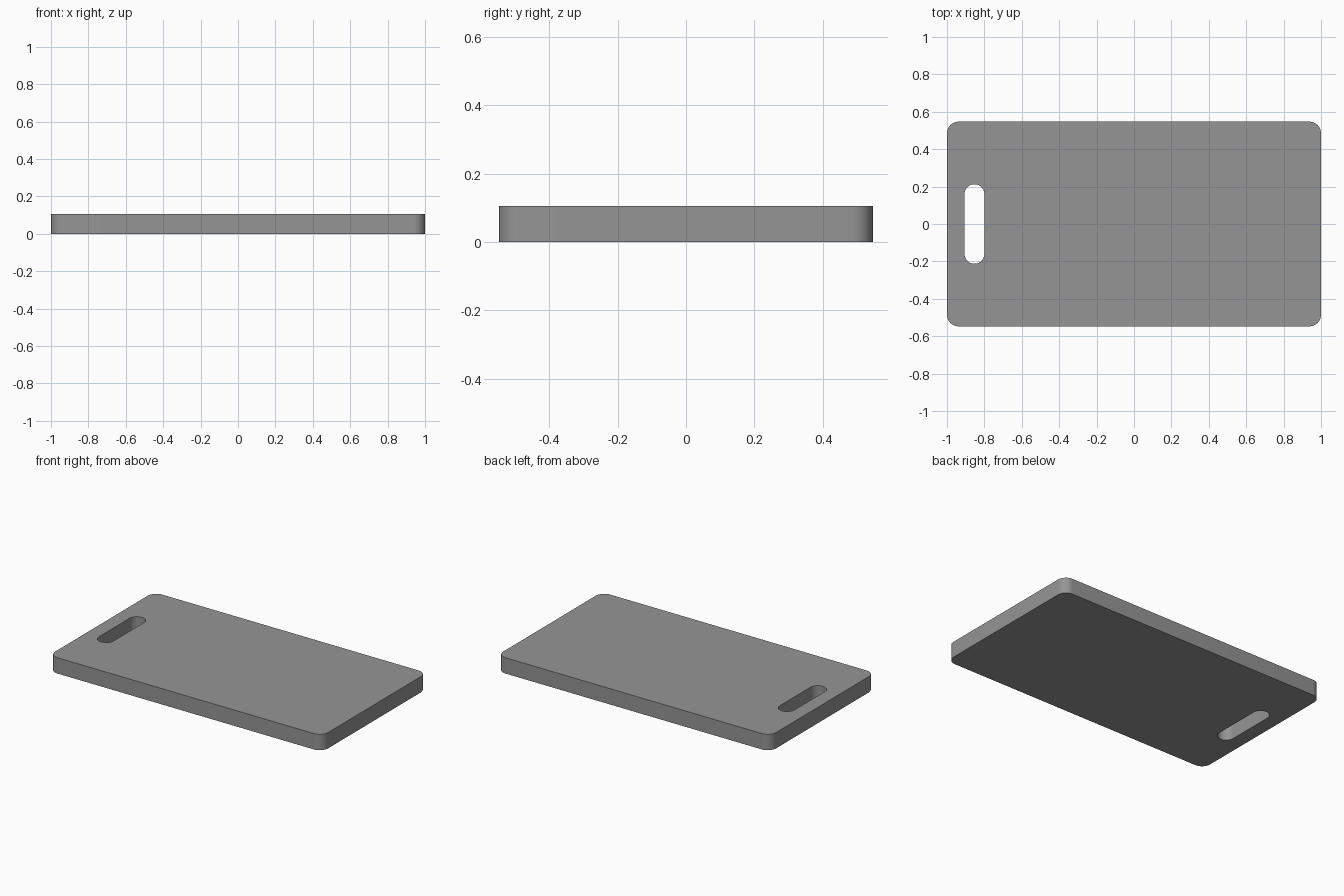
import bpy, bmesh
from math import sin, cos, pi, radians

if "Cube" in bpy.data.objects:
    bpy.data.objects.remove(bpy.data.objects["Cube"])

LENGTH, WIDTH, THICK = 2.0, 1.094, 0.105


def rounded_rect(bm, cx, cy, hx, hy, r, seg=12):
    """Closed edge loop of a rectangle with rounded corners, at z = 0."""
    pts = []
    for k, (sx, sy) in enumerate([(1, 1), (-1, 1), (-1, -1), (1, -1)]):
        for i in range(seg + 1):
            a = (k + i / seg) * pi / 2
            pts.append((cx + sx * (hx - r) + r * cos(a),
                        cy + sy * (hy - r) + r * sin(a), 0))
    verts = [bm.verts.new(p) for p in pts]
    return [bm.edges.new((v, verts[(i + 1) % len(verts)])) for i, v in enumerate(verts)]


bm = bmesh.new()
# board outline and handle slot
edges = rounded_rect(bm, 0, 0, LENGTH / 2, WIDTH / 2, 0.062)
edges += rounded_rect(bm, -0.853, 0, 0.053, 0.2125, 0.0529)
bmesh.ops.triangle_fill(bm, use_beauty=True, edges=edges, normal=(0, 0, 1))

# thickness
ext = bmesh.ops.extrude_face_region(bm, geom=bm.faces[:], use_keep_orig=True)
top = [g for g in ext["geom"] if isinstance(g, bmesh.types.BMVert)]
bmesh.ops.translate(bm, verts=top, vec=(0, 0, THICK))
bmesh.ops.recalc_face_normals(bm, faces=bm.faces[:])

mesh = bpy.data.meshes.new("cutting_board")
bm.to_mesh(mesh)
bm.free()
board = bpy.data.objects.new("cutting_board", mesh)
bpy.context.collection.objects.link(board)

# dark grey surface
dark = bpy.data.materials.new("dark_grey")
dark.diffuse_color = (0.3, 0.3, 0.3, 1)
dark.use_nodes = True
dark.node_tree.nodes["Principled BSDF"].inputs["Base Color"].default_value = dark.diffuse_color
mesh.materials.append(dark)

# smooth rounded corners, crisp rims
bpy.context.view_layer.objects.active = board
board.select_set(True)
bpy.ops.object.shade_smooth_by_angle(angle=radians(30))
